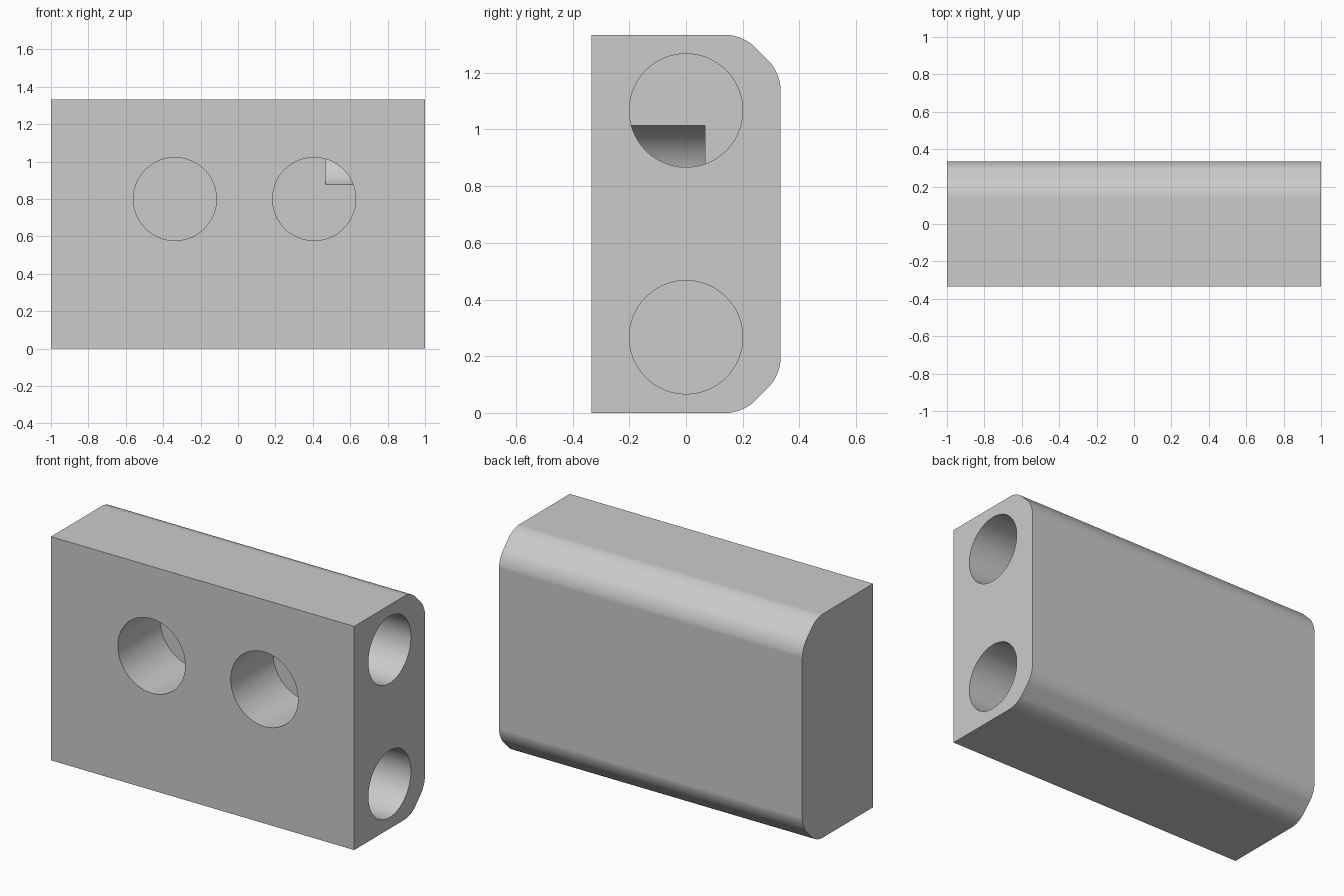
import bpy, bmesh, math
from mathutils import Vector

if "Cube" in bpy.data.objects:
    bpy.data.objects.remove(bpy.data.objects["Cube"], do_unlink=True)

HALF_D, HEIGHT, CHAMFER = 1 / 3, 4 / 3, 0.133

grey = bpy.data.materials.new("light_grey")
grey.use_nodes = True
color = (0.6, 0.6, 0.6, 1)
grey.diffuse_color = color
grey.node_tree.nodes["Principled BSDF"].inputs["Base Color"].default_value = color

# Block: side profile with chamfered back edges, extruded along x
profile = [(-HALF_D, 0), (HALF_D - CHAMFER, 0), (HALF_D, CHAMFER),
           (HALF_D, HEIGHT - CHAMFER), (HALF_D - CHAMFER, HEIGHT), (-HALF_D, HEIGHT)]
bm = bmesh.new()
face = bm.faces.new([bm.verts.new((-1, y, z)) for y, z in profile])
extruded = bmesh.ops.extrude_face_region(bm, geom=[face])["geom"]
bmesh.ops.translate(bm, vec=(2, 0, 0),
                    verts=[v for v in extruded if isinstance(v, bmesh.types.BMVert)])
bmesh.ops.recalc_face_normals(bm, faces=bm.faces)

# Round the corners of the chamfers
long_back = [e for e in bm.edges
             if abs(e.verts[0].co.x - e.verts[1].co.x) > 1 and e.verts[0].co.y > 0]
bmesh.ops.bevel(bm, geom=long_back, offset=0.055, segments=10, profile=0.5, affect='EDGES')
mesh = bpy.data.meshes.new("block")
bm.to_mesh(mesh)
bm.free()
mesh.materials.append(grey)
block = bpy.data.objects.new("block", mesh)
bpy.context.collection.objects.link(block)
bpy.context.view_layer.objects.active = block


def drill(mouth, direction, radius, depth):
    """Cut a blind round hole into the block."""
    extra = 0.1
    way = Vector(direction)
    bpy.ops.mesh.primitive_cylinder_add(
        vertices=96, radius=radius, depth=depth + extra,
        location=Vector(mouth) + way * (depth - extra) / 2,
        rotation=way.to_track_quat('Z', 'Y').to_euler())
    cutter = bpy.context.object
    cutter.name = "hole_cutter"
    cutter.hide_render = True
    cutter.data.materials.append(grey)
    bpy.context.view_layer.objects.active = block
    cut = block.modifiers.new("hole", 'BOOLEAN')
    cut.operation = 'DIFFERENCE'
    cut.solver = 'EXACT'
    cut.object = cutter
    bpy.ops.object.modifier_apply(modifier=cut.name)
    bpy.data.objects.remove(cutter, do_unlink=True)


# Two holes in the front, two in the left end
for x in (-0.337, 0.407):
    drill((x, -HALF_D, 0.8), (0, 1, 0), 0.222, 0.4)
for z in (0.267, 1.067):
    drill((1, 0, z), (-1, 0, 0), 0.2, 0.533)

# Smooth curved walls, keep rims crisp and flats flat
bpy.ops.object.select_all(action='DESELECT')
block.select_set(True)
bpy.ops.object.shade_smooth_by_angle(angle=math.radians(30))
flat = block.modifiers.new("flat_faces", 'WEIGHTED_NORMAL')
flat.keep_sharp = True
